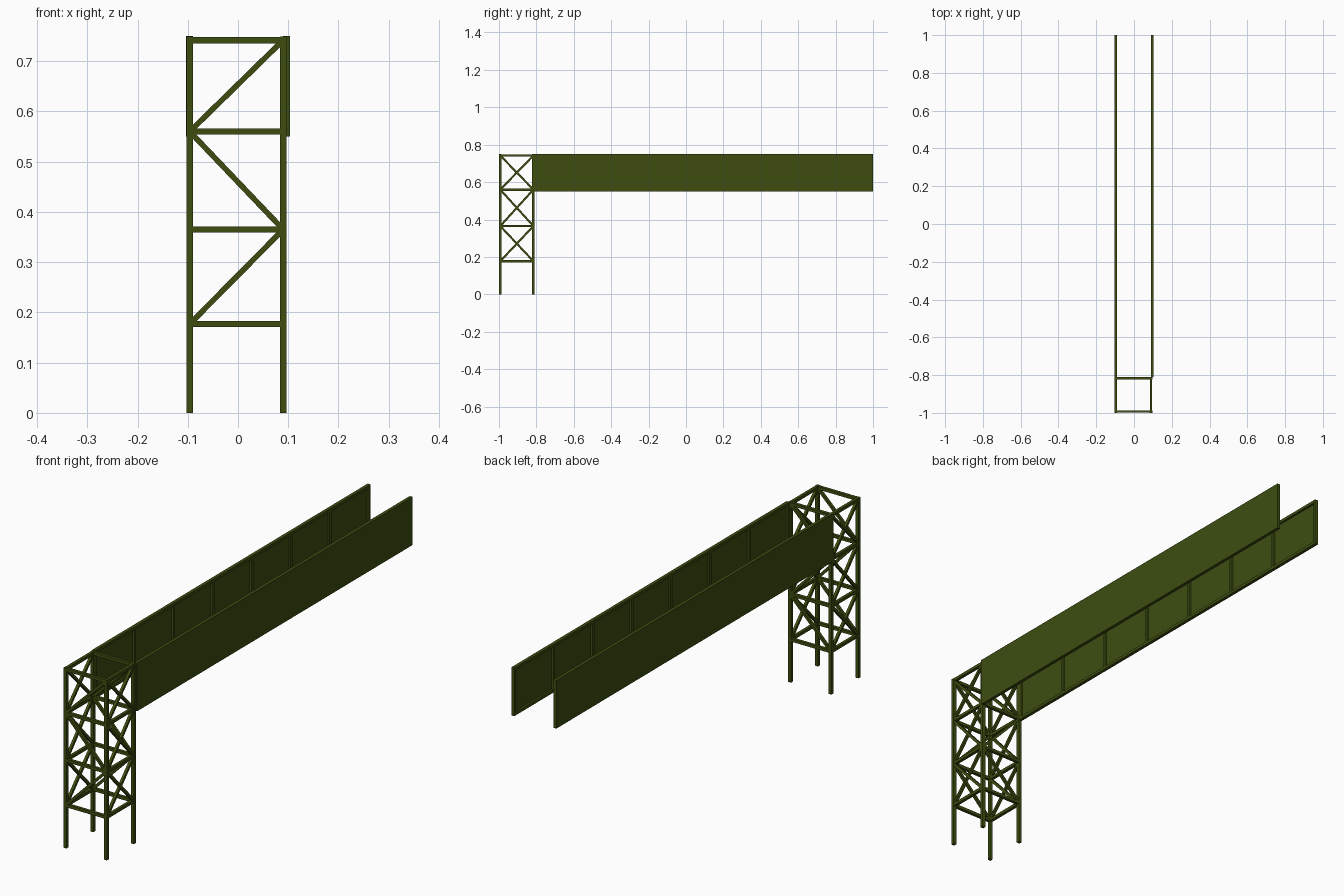
import bpy, bmesh
from mathutils import Vector, Matrix

cube = bpy.data.objects.get("Cube")
if cube:
    bpy.data.objects.remove(cube, do_unlink=True)

olive = bpy.data.materials.new("olive_green_paint")
olive.use_nodes = True
colour = (0.047, 0.075, 0.005, 1)
olive.diffuse_color = colour
olive.node_tree.nodes["Principled BSDF"].inputs["Base Color"].default_value = colour


def finish(name, bm):
    mesh = bpy.data.meshes.new(name)
    bm.to_mesh(mesh)
    bm.free()
    mesh.materials.append(olive)
    obj = bpy.data.objects.new(name, mesh)
    bpy.context.collection.objects.link(obj)
    return obj


def box(bm, lo, hi):
    lo, hi = Vector(lo), Vector(hi)
    size = Matrix.Diagonal((*(hi - lo), 1))
    bmesh.ops.create_cube(bm, size=1, matrix=Matrix.Translation((lo + hi) / 2) @ size)


def bar(bm, a, b, width):
    """Square bar running from a to b, with one pair of sides kept upright."""
    a, b = Vector(a), Vector(b)
    along = (b - a).normalized()
    side = along.cross((0, 0, 1))
    side = side.normalized() if side.length > 0.01 else Vector((1, 0, 0))
    turn = Matrix((side, along.cross(side), along)).transposed().to_4x4()
    size = Matrix.Diagonal((width, width, (b - a).length, 1))
    bmesh.ops.create_cube(bm, size=1, matrix=Matrix.Translation((a + b) / 2) @ turn @ size)


# Tower layout
XS = (-0.096, 0.09)
YS = (-0.993, -0.816)
LEVELS = (0.177, 0.365, 0.56, 0.742)
LEG, RAIL, BRACE = 0.0135, 0.0125, 0.011

# Legs
bm = bmesh.new()
for x in XS:
    for y in YS:
        bar(bm, (x, y, 0), (x, y, 0.749), LEG)
finish("tower_legs", bm)

# Horizontal rails around the tower at each level
bm = bmesh.new()
for z in LEVELS:
    for y in YS:
        bar(bm, (XS[0], y, z), (XS[1], y, z), RAIL)
    for x in XS:
        bar(bm, (x, YS[0], z), (x, YS[1], z), RAIL)
finish("tower_rails", bm)

# Zigzag braces on front and back, crossed braces on the sides
zigzag, crossed = bmesh.new(), bmesh.new()
for i, (low, high) in enumerate(zip(LEVELS, LEVELS[1:])):
    start, end = XS if i % 2 == 0 else XS[::-1]
    for y in YS:
        bar(zigzag, (start, y, low), (end, y, high), BRACE)
    for x in XS:
        for near, far in (YS, YS[::-1]):
            bar(crossed, (x, near, low), (x, far, high), BRACE)
finish("front_and_back_braces", zigzag)
finish("side_braces", crossed)

# Long side panels: outer sheet, rim and ribs on the inner face
START, END, BOTTOM, TOP = -0.81, 1.0, 0.55, 0.75
OUTER, INNER, SHEET, RIM = 0.1035, 0.09, 0.0985, 0.012
BAYS = 7
for name, s in (("left", 1), ("right", -1)):
    bm = bmesh.new()

    def slab(x0, x1, y0, y1, z0, z1):
        box(bm, (min(s * x0, s * x1), y0, z0), (max(s * x0, s * x1), y1, z1))

    slab(SHEET, OUTER, START, END, BOTTOM, TOP)
    slab(INNER, SHEET, START, END, BOTTOM, BOTTOM + RIM)
    slab(INNER, SHEET, START, END, TOP - RIM, TOP)
    for i in range(BAYS + 1):
        y = START + (END - START - RIM) * i / BAYS
        slab(INNER, SHEET, y, y + RIM, BOTTOM + RIM, TOP - RIM)
    finish(name + "_girder_panel", bm)
